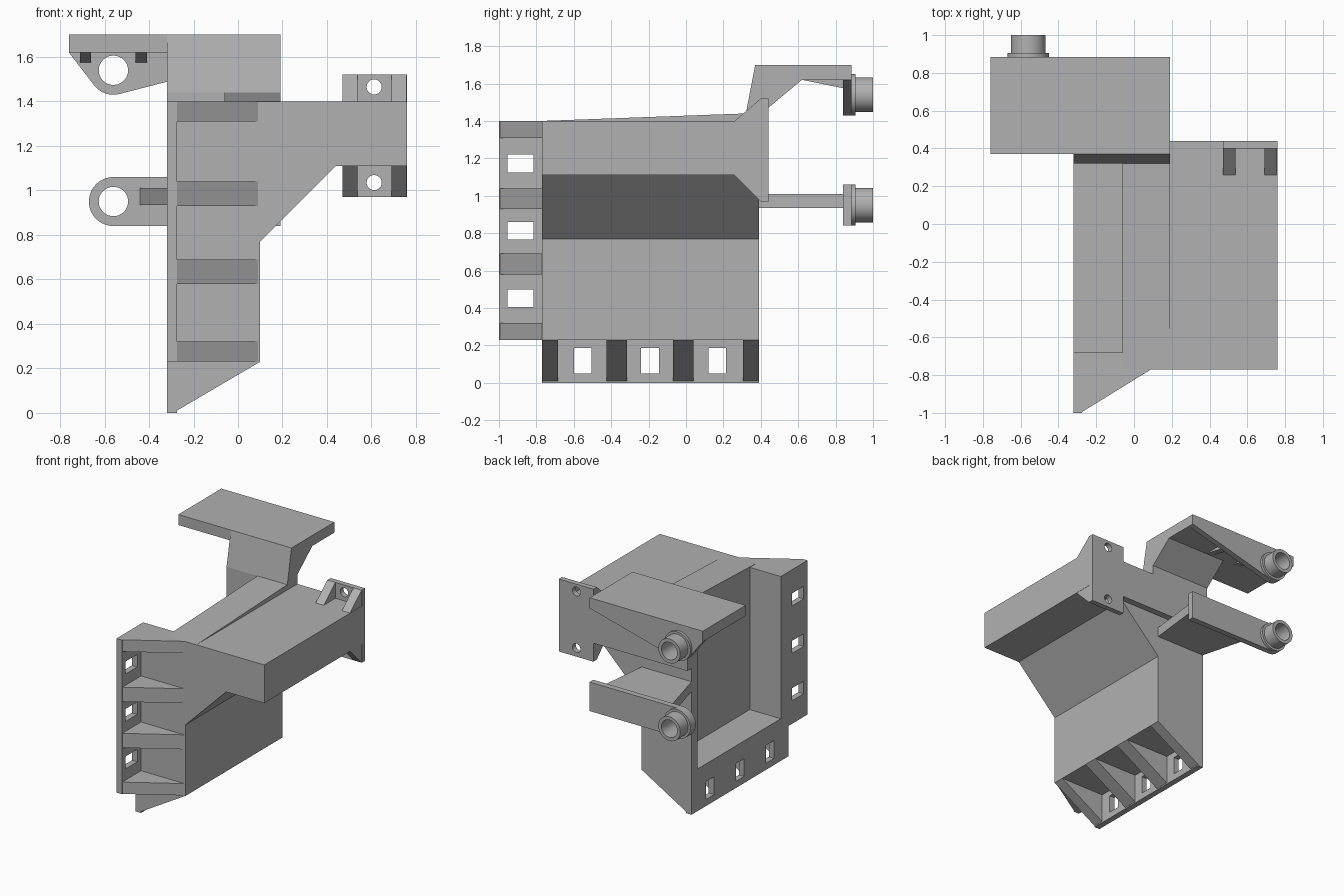
import bpy, bmesh, math
from mathutils import Vector

if "Cube" in bpy.data.objects:
    bpy.data.objects.remove(bpy.data.objects["Cube"], do_unlink=True)

grey = bpy.data.materials.new("plain_grey")
grey.use_nodes = True
COLOUR = (0.44, 0.44, 0.44, 1)
grey.diffuse_color = COLOUR
grey.node_tree.nodes["Principled BSDF"].inputs["Base Color"].default_value = COLOUR

# Axis placement: profile (a, b) plus depth d
PLACE = {"x": lambda a, b, d: (d, a, b),
         "y": lambda a, b, d: (a, d, b),
         "z": lambda a, b, d: (a, b, d)}


def prism(name, axis, lo, hi, points):
    """Extrude a flat profile along one axis."""
    bm = bmesh.new()
    put = PLACE[axis]
    face = bm.faces.new([bm.verts.new(put(a, b, lo)) for a, b in points])
    made = bmesh.ops.extrude_face_region(bm, geom=[face])["geom"]
    shift = Vector(put(0, 0, hi - lo))
    bmesh.ops.translate(bm, vec=shift, verts=[v for v in made if isinstance(v, bmesh.types.BMVert)])
    bmesh.ops.recalc_face_normals(bm, faces=bm.faces)
    mesh = bpy.data.meshes.new(name)
    bm.to_mesh(mesh)
    bm.free()
    mesh.materials.append(grey)
    obj = bpy.data.objects.new(name, mesh)
    bpy.context.collection.objects.link(obj)
    return obj


def rect(a, b, c, d):
    return [(a, c), (b, c), (b, d), (a, d)]


def arc(cx, cz, r, start, end, n):
    return [(cx + r * math.cos(math.radians(start + (end - start) * i / n)),
             cz + r * math.sin(math.radians(start + (end - start) * i / n))) for i in range(n + 1)]


def circle(cx, cz, r, n=48):
    return arc(cx, cz, r, 0, 360, n)[:-1]


def activate(obj):
    bpy.ops.object.select_all(action="DESELECT")
    obj.select_set(True)
    bpy.context.view_layer.objects.active = obj


def cut(obj, *cutters):
    for cutter in cutters:
        cutter.hide_render = True
        mod = obj.modifiers.new("cut", "BOOLEAN")
        mod.operation = "DIFFERENCE"
        mod.solver = "EXACT"
        mod.object = cutter
        activate(obj)
        bpy.ops.object.modifier_apply(modifier=mod.name)
        bpy.data.objects.remove(cutter, do_unlink=True)


def smooth(obj):
    activate(obj)
    bpy.ops.object.shade_smooth_by_angle(angle=math.radians(30))


LEFT, INNER, RIGHT = -0.32, -0.275, 0.76
FRONT, BACK, TOP, BASE = -0.77, 0.39, 1.4, 0.23

# Main body with a pocket open to the side and top
body = prism("body", "y", FRONT, BACK,
             [(LEFT, BASE), (0.1, BASE), (0.1, 0.77), (0.44, 1.11),
              (RIGHT, 1.11), (RIGHT, TOP), (LEFT, TOP)])
cut(body, prism("pocket", "z", 0.32, 1.6, rect(-0.6, -0.06, -0.68, 0.32)))
prism("rear_plate", "y", BACK, 0.44, rect(LEFT, RIGHT, 1.11, TOP))
prism("top_ramp", "x", -0.06, 0.19, [(FRONT, TOP), (0.32, 1.44), (0.32, TOP)])

# Front flange with windows and gussets
front_flange = prism("front_flange", "x", LEFT, INNER, rect(-1, FRONT, BASE, TOP))
cut(front_flange, *[prism("window", "x", -0.5, 0, rect(-0.955, -0.815, z, z + 0.095))
                    for z in (0.405, 0.765, 1.125)])
for z, h in ((0.23, 0.09), (0.58, 0.11), (0.93, 0.11), (1.31, 0.09)):
    prism("front_gusset", "z", z, z + h, [(INNER, -0.995), (INNER, FRONT), (0.09, FRONT)])

# Bottom flange with windows and gussets
bottom_flange = prism("bottom_flange", "x", LEFT, INNER, rect(FRONT, BACK, 0, BASE))
cut(bottom_flange, *[prism("window", "x", -0.5, 0, rect(y, y + 0.095, 0.05, 0.185))
                     for y in (-0.6, -0.24, 0.12)])
for y, w in ((-0.77, 0.085), (-0.425, 0.11), (-0.07, 0.11), (0.305, 0.085)):
    prism("bottom_gusset", "y", y, y + w, [(INNER, 0.01), (0.1, BASE), (INNER, BASE)])

# Bolt plate with braced lugs above and below the body
bolt_plate = prism("bolt_plate", "y", 0.4, 0.44, rect(0.47, RIGHT, 0.97, 1.52))
cut(bolt_plate, *[prism("bolt_hole", "y", 0.3, 0.6, circle(0.612, z, 0.034, 24)) for z in (1.035, 1.465)])
# Bolt holes stay clear of the rear plate, so the lugs only need side braces
for x in (0.47, 0.69):
    prism("upper_brace", "x", x, x + 0.068, [(0.26, TOP), (0.4, 1.52), (0.4, TOP)])
    prism("lower_brace", "x", x, x + 0.068, [(0.26, 1.11), (0.4, 0.97), (0.4, 1.11)])

# Upper arm: leaning post, slab, ribs and hanging plate
prism("post", "x", LEFT, 0.19,
      [(0.32, TOP), (0.32, 1.44), (0.37, 1.7), (0.84, 1.7), (0.84, 1.62),
       (0.62, 1.62), (0.44, 1.47), (0.44, TOP)])
prism("upper_slab", "y", 0.37, 0.885, rect(-0.76, 0.19, 1.62, 1.7))
for x in (-0.71, -0.46, -0.21):
    prism("slab_rib", "x", x, x + 0.05, [(0.62, 1.62), (0.84, 1.575), (0.84, 1.62)])

PIN_X, UPPER_Z, LOWER_Z = -0.56, 1.54, 0.95
upper_plate = prism("upper_plate", "y", 0.84, 0.885,
                    [(-0.76, 1.62)] + arc(PIN_X, UPPER_Z, 0.11, 217, 285, 14) + [(0.19, 1.62)])

# Lower arm: web and round-ended plate
prism("lower_web", "z", 0.935, 1.01, [(LEFT, BACK), (0.1, BACK), (0.15, 0.84), (-0.44, 0.84)])
lower_plate = prism("lower_plate", "y", 0.84, 0.885,
                    arc(PIN_X, LOWER_Z, 0.11, 90, 270, 24) + [(0.19, 0.84), (0.19, 1.06)])

# Hollow sockets on both arms
for label, plate, z in (("upper", upper_plate, UPPER_Z), ("lower", lower_plate, LOWER_Z)):
    collar = prism(label + "_collar", "y", 0.845, 0.905, circle(PIN_X, z, 0.11))
    socket = prism(label + "_socket", "y", 0.85, 1.0, circle(PIN_X, z, 0.092))
    for part in (plate, collar, socket):
        cut(part, prism("bore", "y", 0.7, 1.2, circle(PIN_X, z, 0.066)))
        smooth(part)
